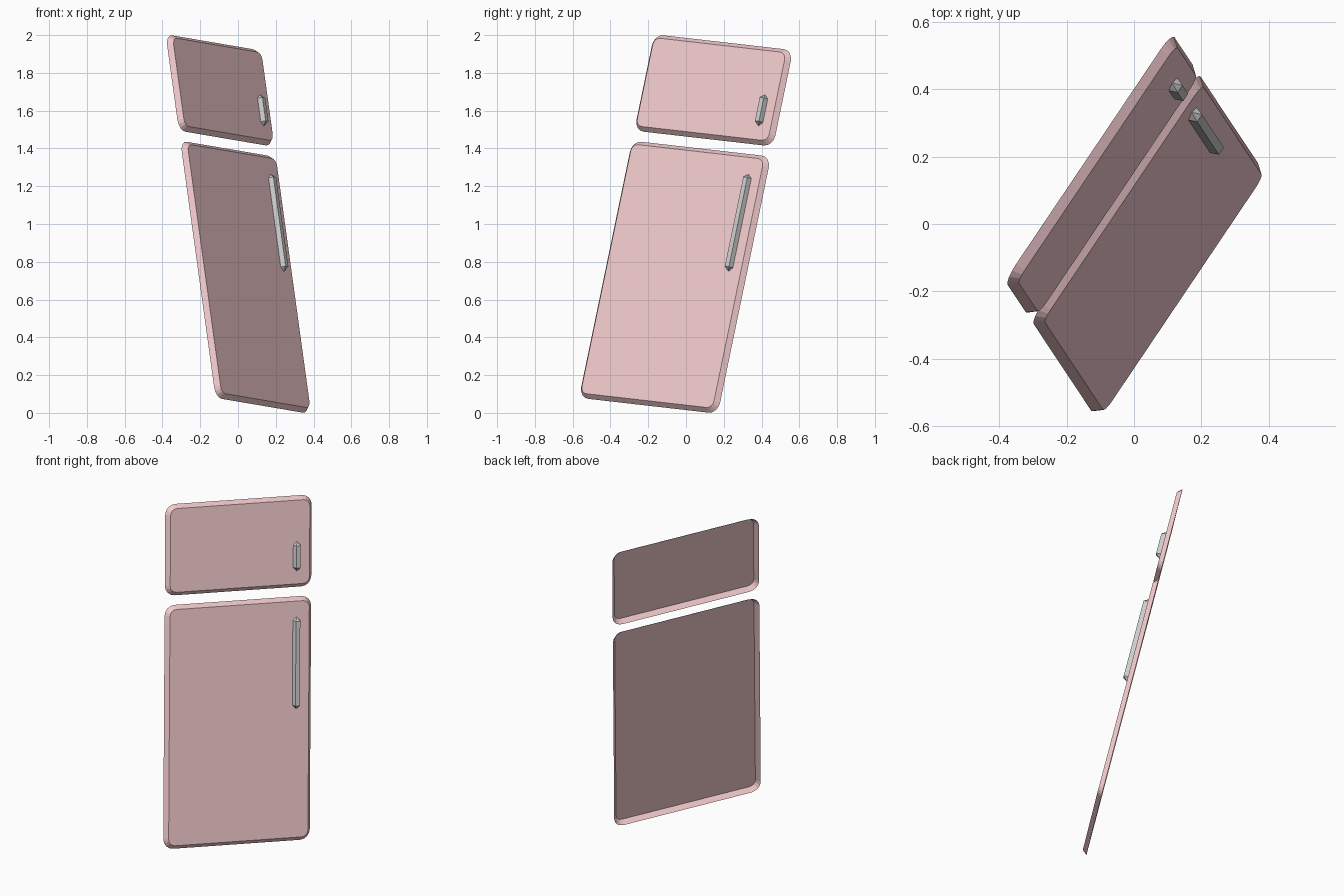
import bpy, bmesh, math
from mathutils import Vector, Matrix

if "Cube" in bpy.data.objects:
    bpy.data.objects.remove(bpy.data.objects["Cube"])

# tilted frame shared by all parts: u = across, v = up, n = outward
v = Vector((-0.1334, 0.2009, 0.9705)).normalized()
u = Vector((0.556, 0.826, -0.0946))
u = (u - v * u.dot(v)).normalized()
n = u.cross(v)
frame = Matrix((u, v, n)).transposed().to_4x4()
frame.translation = Vector((-0.0035, 0.0, 1.0))

pink = bpy.data.materials.new("pink_enamel")
pink.diffuse_color = (0.9, 0.6, 0.62, 1)
pink.use_nodes = True
pink.node_tree.nodes["Principled BSDF"].inputs["Base Color"].default_value = pink.diffuse_color

INSET, DEPTH, RADIUS, HALF_W = 0.022, 0.027, 0.06, 0.445


def finish(bm, name, mat=None):
    bm.normal_update()
    mesh = bpy.data.meshes.new(name)
    bm.to_mesh(mesh)
    bm.free()
    mesh.transform(frame)
    obj = bpy.data.objects.new(name, mesh)
    bpy.context.collection.objects.link(obj)
    if mat:
        mesh.materials.append(mat)
    return obj


def rounded_loop(bm, t0, t1, inset, w, seg=4):
    r = RADIUS - inset
    hx, hy, cy = HALF_W - inset - r, (t1 - t0) / 2 - inset - r, (t0 + t1) / 2
    ring = []
    for q, (sx, sy) in enumerate(((1, 1), (-1, 1), (-1, -1), (1, -1))):
        for k in range(seg + 1):
            a = (q + k / seg) * math.pi / 2
            ring.append(bm.verts.new((sx * hx + r * math.cos(a),
                                      cy + sy * hy + r * math.sin(a), w)))
    return ring


def bridge(bm, a, b, closed=True):
    m = len(a)
    for i in range(m if closed else m - 1):
        j = (i + 1) % m
        bm.faces.new((a[i], a[j], b[j], b[i]))


# door panel: open-backed shell with a sloped rim and rounded corners
def door(name, t0, t1):
    bm = bmesh.new()
    rim = rounded_loop(bm, t0, t1, 0, 0)
    front = rounded_loop(bm, t0, t1, INSET, DEPTH)
    bridge(bm, rim, front)
    bm.faces.new(front)
    finish(bm, name, pink)


# handle: trapezoid bar whose ends run to a point on the door face
def handle(name, t0, t1, s=0.346, taper=0.022, h=0.025):
    bm = bmesh.new()
    section = ((0.0225, 0), (0.013, h), (-0.013, h), (-0.0225, 0))
    low, high = ([bm.verts.new((s + x, t, DEPTH + w)) for x, w in section]
                 for t in (t0 + taper, t1 - taper))
    bridge(bm, low, high, closed=False)
    for ring, t in ((low, t0), (high, t1)):
        tip = bm.verts.new((s, t, DEPTH))
        for a, b in zip(ring, ring[1:]):
            bm.faces.new((tip, b, a) if ring is low else (tip, a, b))
    bmesh.ops.recalc_face_normals(bm, faces=bm.faces)
    if sum(f.normal.z for f in bm.faces) < 0:
        bmesh.ops.reverse_faces(bm, faces=bm.faces)
    finish(bm, name)


door("lower_door", -0.9915, 0.411)
door("upper_door", 0.466, 0.9915)
handle("lower_handle", -0.231, 0.299)
handle("upper_handle", 0.562, 0.733)
